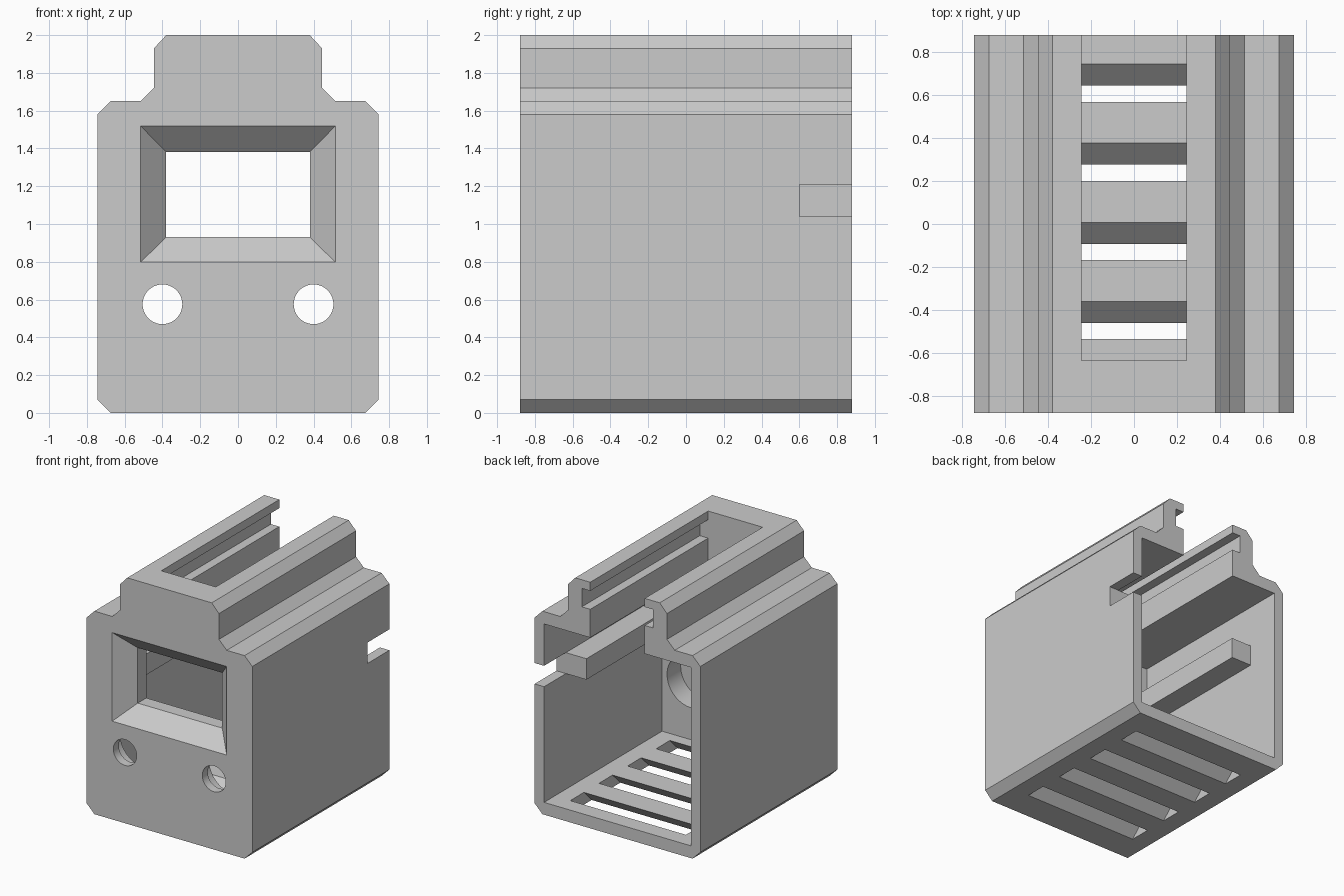
import bpy
import bmesh
from math import radians
from mathutils import Vector

default = bpy.data.objects.get("Cube")
if default:
    bpy.data.objects.remove(default)

grey = bpy.data.materials.new("plain grey")
grey.use_nodes = True
colour = (0.6, 0.6, 0.6, 1)
grey.diffuse_color = colour
grey.node_tree.nodes["Principled BSDF"].inputs["Base Color"].default_value = colour


def loft(name, rings):
    """Closed solid through a list of matching point rings."""
    bm = bmesh.new()
    loops = [[bm.verts.new(p) for p in ring] for ring in rings]
    bm.faces.new(loops[0])
    bm.faces.new(loops[-1])
    for a, b in zip(loops, loops[1:]):
        for i in range(len(a)):
            j = (i + 1) % len(a)
            bm.faces.new((a[i], a[j], b[j], b[i]))
    bmesh.ops.recalc_face_normals(bm, faces=bm.faces)
    mesh = bpy.data.meshes.new(name)
    bm.to_mesh(mesh)
    bm.free()
    mesh.materials.append(grey)
    obj = bpy.data.objects.new(name, mesh)
    bpy.context.collection.objects.link(obj)
    return obj


def extrude_y(name, profile, y0, y1):
    return loft(name, [[(x, y, z) for x, z in profile] for y in (y0, y1)])


def mirrored(half):
    return half + [(-x, z) for x, z in reversed(half)]


def rect(half_x, z0, z1):
    return mirrored([(half_x, z0), (half_x, z1)])


def cylinder(name, x, z, radius, y0, y1):
    bpy.ops.mesh.primitive_cylinder_add(
        vertices=64, radius=radius, depth=y1 - y0,
        location=(x, (y0 + y1) / 2, z), rotation=(radians(90), 0, 0))
    obj = bpy.context.object
    obj.name = name
    obj.data.materials.append(grey)
    return obj


BACK, FRONT, INNER = 0.88, -0.88, -0.635

# Housing: chamfered outline with a raised top
outline = mirrored([(0.675, 0), (0.745, 0.07), (0.745, 1.58), (0.675, 1.65),
                    (0.515, 1.65), (0.445, 1.72), (0.445, 1.93), (0.38, 2)])
housing = extrude_y("housing", outline, FRONT, BACK)
cutters = []

# Open-backed cavity with side rails and an undercut top channel
cavity = mirrored([(0.66, 0.1), (0.66, 1.04), (0.475, 1.04), (0.475, 1.21),
                   (0.66, 1.21), (0.66, 1.55), (0.245, 1.55), (0.245, 1.78),
                   (0.32, 1.78), (0.32, 1.93), (0.245, 1.93), (0.245, 2.1)])
cutters.append(extrude_y("cavity_cutter", cavity, INNER, 1))

# Shorten both rails and notch the left wall at the back
notch = [(-0.66, 1.04), (0.8, 1.04), (0.8, 1.21), (-0.66, 1.21)]
cutters.append(extrude_y("notch_cutter", notch, 0.6, 1))

# Window with a bevelled surround
window = [(-0.93, 0.565, 0.75, 1.57), (-0.745, 0.38, 0.93, 1.38), (-0.5, 0.38, 0.93, 1.38)]
cutters.append(loft("window_cutter", [[(x, y, z) for x, z in rect(hx, z0, z1)]
                                      for y, hx, z0, z1 in window]))

# Round front holes, counterbored from inside
for side in (-1, 1):
    cutters.append(cylinder("hole_cutter", side * 0.4, 0.575, 0.105, -1, -0.7))
    cutters.append(cylinder("counterbore_cutter", side * 0.4, 0.575, 0.215, -0.81, -0.5))

# Slanted floor vents
for i in range(4):
    y = INNER + i * 0.368
    section = [(y - 0.05, -0.05), (y + 0.125, -0.05), (y + 0.325, 0.15), (y + 0.15, 0.15)]
    cutters.append(loft("vent_cutter", [[(x, v, z) for v, z in section]
                                        for x in (-0.52, 0.52)]))

# Cut every opening, then discard the cutters
bpy.ops.object.select_all(action='DESELECT')
bpy.context.view_layer.objects.active = housing
housing.select_set(True)
for cutter in cutters:
    mod = housing.modifiers.new("cut", 'BOOLEAN')
    mod.operation = 'DIFFERENCE'
    mod.solver = 'EXACT'
    mod.object = cutter
    bpy.ops.object.modifier_apply(modifier=mod.name)
    bpy.data.objects.remove(cutter)
bpy.ops.object.shade_smooth_by_angle(angle=radians(30))
